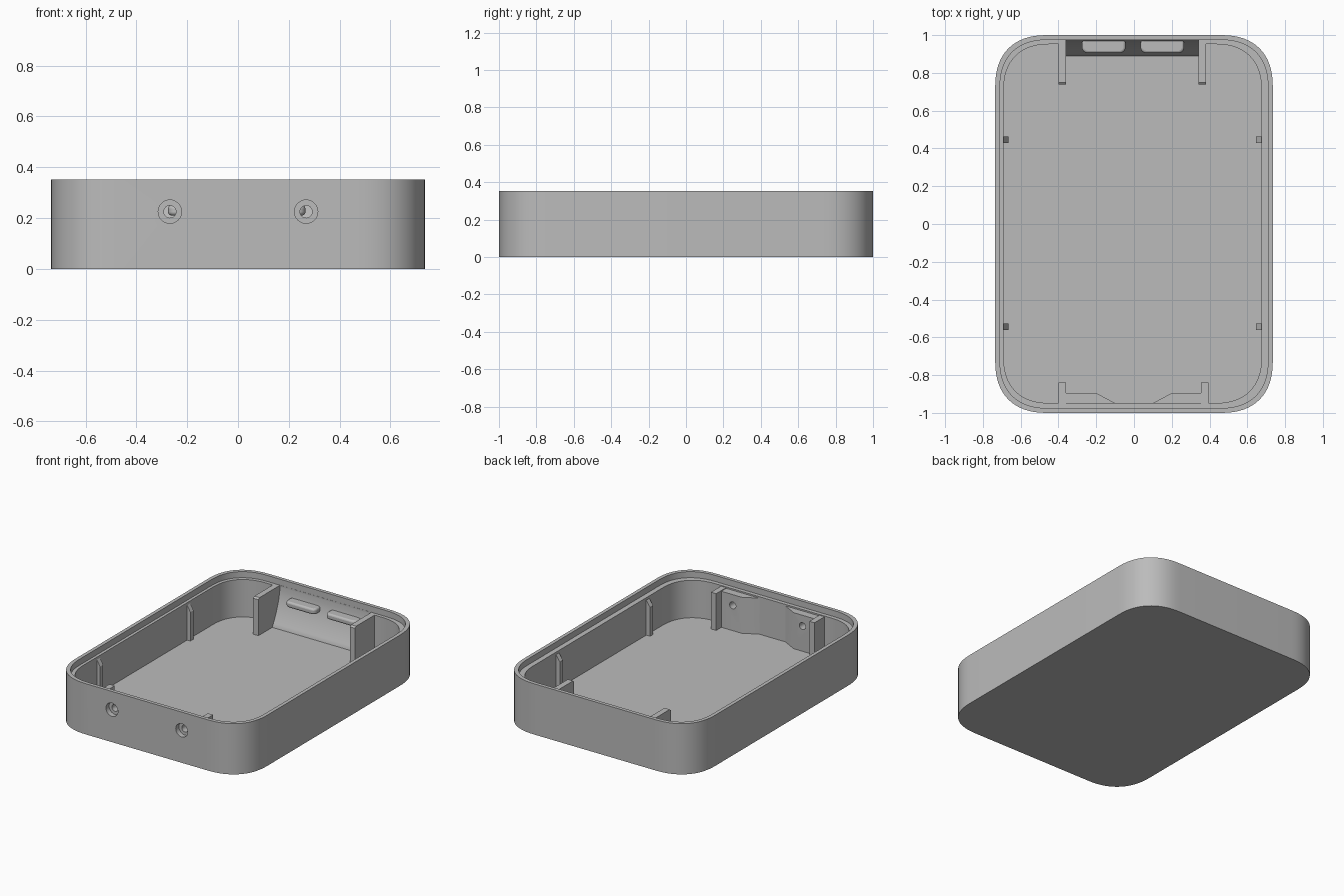
import bpy, bmesh, math
from mathutils import Matrix, Vector

if "Cube" in bpy.data.objects:
    bpy.data.objects.remove(bpy.data.objects["Cube"], do_unlink=True)

grey = bpy.data.materials.new("plain_grey")
grey.use_nodes = True
COLOUR = (0.5, 0.5, 0.5, 1)
grey.diffuse_color = COLOUR
grey.node_tree.nodes["Principled BSDF"].inputs["Base Color"].default_value = COLOUR

FLOOR, LEDGE, TOP = 0.05, 0.31, 0.352


def finish(name, bm, angle=30):
    bmesh.ops.recalc_face_normals(bm, faces=bm.faces)
    mesh = bpy.data.meshes.new(name)
    bm.to_mesh(mesh)
    bm.free()
    mesh.materials.append(grey)
    ob = bpy.data.objects.new(name, mesh)
    bpy.context.collection.objects.link(ob)
    smooth(ob, angle)
    return ob


def select(ob):
    bpy.ops.object.select_all(action='DESELECT')
    ob.select_set(True)
    bpy.context.view_layer.objects.active = ob


def smooth(ob, angle=30):
    select(ob)
    bpy.ops.object.shade_smooth_by_angle(angle=math.radians(angle))


def prism(name, points, axis, lo, hi):
    """Extrude a 2D outline along x (points are y,z) or z (points are x,y)."""
    bm = bmesh.new()
    place = (lambda p, t: (t, *p)) if axis == 'x' else (lambda p, t: (*p, t))
    face = bm.faces.new([bm.verts.new(place(p, lo)) for p in points])
    ext = bmesh.ops.extrude_face_region(bm, geom=[face])
    verts = [g for g in ext['geom'] if isinstance(g, bmesh.types.BMVert)]
    step = Vector((hi - lo, 0, 0)) if axis == 'x' else Vector((0, 0, hi - lo))
    bmesh.ops.translate(bm, verts=verts, vec=step)
    return finish(name, bm)


def box(name, x0, x1, y0, y1, z0, z1):
    return prism(name, [(x0, y0), (x1, y0), (x1, y1), (x0, y1)], 'z', z0, z1)


def cylinder_y(name, x, z, radius, y0, y1):
    bm = bmesh.new()
    bmesh.ops.create_cone(bm, cap_ends=True, segments=32, radius1=radius,
                          radius2=radius, depth=y1 - y0,
                          matrix=Matrix.Translation((x, (y0 + y1) / 2, z))
                          @ Matrix.Rotation(math.pi / 2, 4, 'X'))
    return finish(name, bm)


def cut(ob, cutters):
    for c in cutters:
        mod = ob.modifiers.new("cut", 'BOOLEAN')
        mod.operation, mod.solver, mod.object = 'DIFFERENCE', 'EXACT', c
        select(ob)
        bpy.ops.object.modifier_apply(modifier=mod.name)
    smooth(ob)


def outline(x0, x1, y0, y1, r, power=2.4, steps=16):
    """Rectangle with soft, superelliptic corners."""
    pts = []
    for cx, cy, quarter in ((x1 - r, y1 - r, 0), (x0 + r, y1 - r, 1),
                            (x0 + r, y0 + r, 2), (x1 - r, y0 + r, 3)):
        for i in range(steps + 1):
            a = (quarter + i / steps) * math.pi / 2
            c, s = math.cos(a), math.sin(a)
            pts.append((cx + math.copysign(abs(c) ** (2 / power), c) * r,
                        cy + math.copysign(abs(s) ** (2 / power), s) * r))
    return pts


# Tray shell: outer wall, rim, stepped ledge, inner wall and floor
outer = outline(-0.735, 0.735, -1, 1, 0.28)
lip = outline(-0.71, 0.71, -0.975, 0.975, 0.26)
inner = outline(-0.69, 0.675, -0.948, 0.952, 0.25)
bm = bmesh.new()
rings = [[bm.verts.new((x, y, z)) for x, y in loop] for loop, z in
         ((outer, 0), (outer, TOP), (lip, TOP), (lip, LEDGE), (inner, LEDGE), (inner, FLOOR))]
for a, b in zip(rings, rings[1:]):
    for i in range(len(a)):
        j = (i + 1) % len(a)
        bm.faces.new((a[i], a[j], b[j], b[i]))
bm.faces.new(rings[0])
bm.faces.new(rings[-1])
tray = finish("tray_shell", bm)

# Screw bosses on the inside of the front wall
bosses = []
for side, label in ((-1, "right"), (1, "left")):
    profile = [(side * x, y) for x, y in
               ((0.1, -0.96), (0.1, -0.948), (0.2, -0.895), (0.37, -0.895), (0.37, -0.96))]
    bosses.append(prism("screw_boss_" + label, profile, 'z', FLOOR - 0.01, 0.30))

# Screw holes with counterbores, and the recess in the back wall
holes = []
for x in (-0.268, 0.268):
    holes.append(cylinder_y("hole_cutter", x, 0.225, 0.024, -1.1, -0.8))
    holes.append(cylinder_y("hole_cutter", x, 0.225, 0.046, -1.1, -0.965))
recess = box("recess_cutter", -0.37, 0.35, 0.8, 0.974, FLOOR, 0.33)
cut(tray, holes + [recess])
for boss in bosses:
    cut(boss, holes)
for helper in holes + [recess]:
    bpy.data.objects.remove(helper, do_unlink=True)

# Curved ramp at the foot of the back wall
ramp = [(0.976, FLOOR - 0.01), (0.89, FLOOR - 0.01), (0.89, FLOOR)]
for i in range(1, 11):
    t = i / 10
    ramp.append((0.89 + 0.084 * (1 - (1 - t) ** 1.7), FLOOR + 0.25 * t))
ramp.append((0.976, 0.30))
prism("back_ramp", ramp, 'x', -0.37, 0.35)

# Rounded tabs on the back wall
for x0, x1, label in ((-0.275, -0.045, "right"), (0.035, 0.265, "left")):
    tab = prism("back_tab_" + label, outline(x0, x1, 0.905, 0.985, 0.03, 2), 'z', 0.21, 0.25)
    bevel = tab.modifiers.new("soft_edge", 'BEVEL')
    bevel.width, bevel.segments, bevel.limit_method = 0.012, 3, 'ANGLE'

# Upright ribs at the back and front
for x0, x1, label in ((-0.4, -0.36, "right"), (0.342, 0.382, "left")):
    prism("back_rib_" + label, [(0.738, FLOOR - 0.01), (0.738, 0.30), (0.75, LEDGE),
                                (0.976, LEDGE), (0.976, FLOOR - 0.01)], 'x', x0, x1)
for x0, x1, label in ((-0.4, -0.36, "right"), (0.355, 0.395, "left")):
    box("front_rib_" + label, x0, x1, -0.96, -0.838, FLOOR - 0.01, 0.305)

# Slim side ribs with a sloping top
for wall, tip, label in ((-0.695, -0.665, "right"), (0.68, 0.645, "left")):
    for y, end in ((0.445, "back"), (-0.545, "front")):
        bm = bmesh.new()
        pts = [(wall, FLOOR - 0.01), (tip, FLOOR - 0.01), (tip, 0.25), (wall, 0.30)]
        a, b = ([bm.verts.new((x, y + d, z)) for x, z in pts] for d in (-0.017, 0.017))
        bm.faces.new(a)
        bm.faces.new(b)
        for i in range(4):
            bm.faces.new((a[i], a[i - 1], b[i - 1], b[i]))
        finish(f"side_rib_{label}_{end}", bm)
